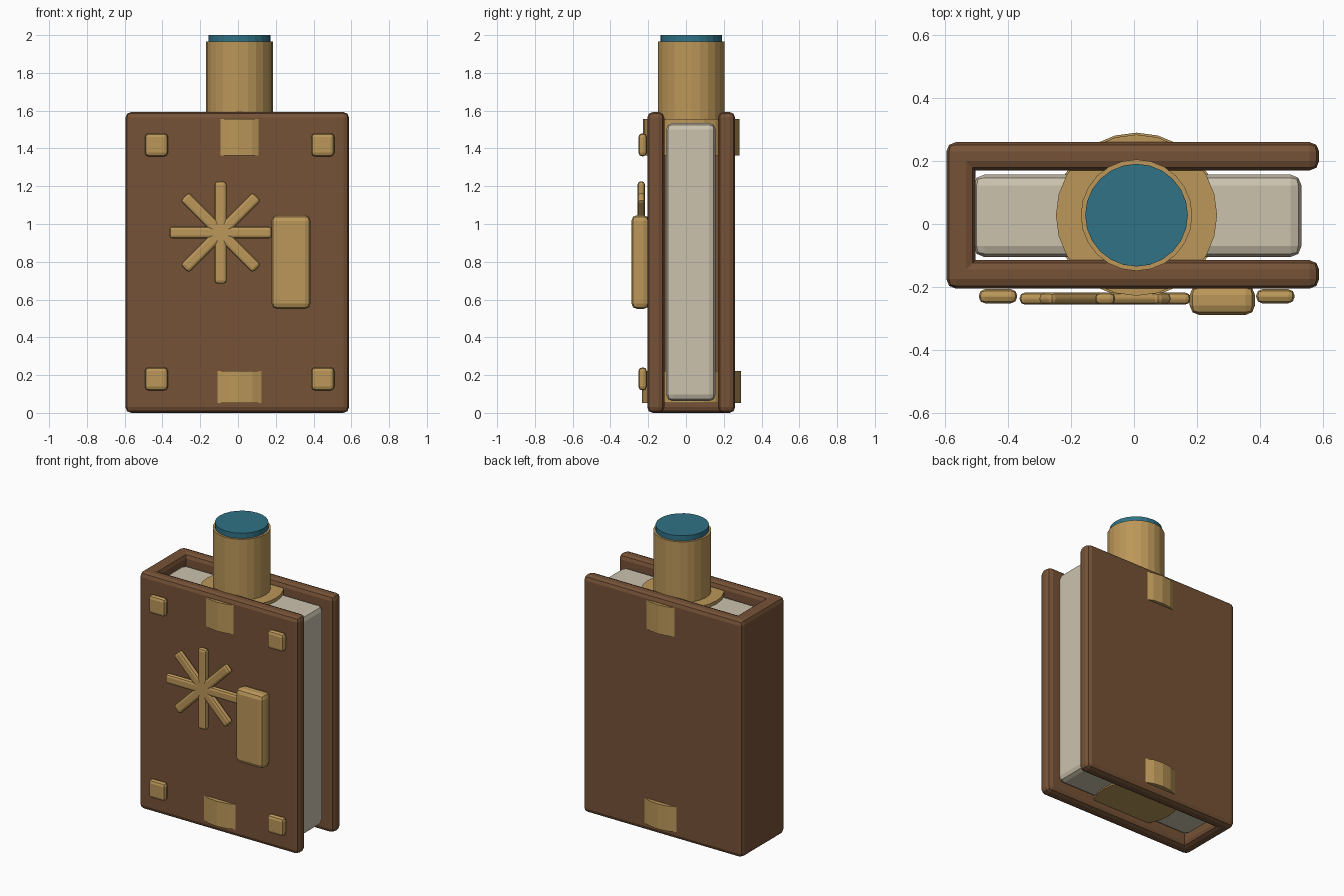
import bpy, math

if "Cube" in bpy.data.objects:
    bpy.data.objects.remove(bpy.data.objects["Cube"])


def material(name, color):
    m = bpy.data.materials.new(name)
    m.diffuse_color = (*color, 1)
    m.use_nodes = True
    m.node_tree.nodes["Principled BSDF"].inputs["Base Color"].default_value = m.diffuse_color
    return m


LEATHER = material("leather", (0.18, 0.085, 0.038))
BRASS = material("brass", (0.50, 0.31, 0.10))
PAPER = material("paper", (0.60, 0.54, 0.42))
GLASS = material("glass", (0.03, 0.17, 0.24))
CX, CY = 0.008, 0.028  # axis of the round parts


def box(name, lo, hi, mat, bevel, segments=2, turn=0):
    """Bevelled box between two corners, optionally turned about y."""
    size = [b - a for a, b in zip(lo, hi)]
    centre = [(a + b) / 2 for a, b in zip(lo, hi)]
    bpy.ops.mesh.primitive_cube_add(size=1, location=centre)
    ob = bpy.context.object
    ob.name = name
    ob.scale = size
    bpy.ops.object.transform_apply(location=False, rotation=False, scale=True)
    ob.rotation_euler.y = turn
    mod = ob.modifiers.new("bevel", 'BEVEL')
    mod.width, mod.segments = bevel, segments
    ob.data.materials.append(mat)
    return ob


def disc(name, r, z0, z1, mat, sides=24):
    bpy.ops.mesh.primitive_cylinder_add(vertices=sides, radius=r, depth=z1 - z0,
                                        location=(CX, CY, (z0 + z1) / 2))
    ob = bpy.context.object
    ob.name = name
    ob.data.materials.append(mat)
    return ob


# Book covers, spine and page block
box("front_cover", (-0.59, -0.205, 0), (0.588, -0.115, 1.593), LEATHER, 0.03)
box("back_cover", (-0.59, 0.17, 0), (0.588, 0.26, 1.593), LEATHER, 0.03)
box("spine", (-0.596, -0.205, 0), (-0.504, 0.26, 1.593), LEATHER, 0.03)
box("page_block", (-0.51, -0.105, 0.062), (0.532, 0.157, 1.535), PAPER, 0.035)

# Round collars, bottle neck and stopper
disc("upper_collar", 0.256, 1.362, 1.557, BRASS)
disc("lower_collar", 0.262, 0.053, 0.222, BRASS)
disc("neck", 0.177, 1.40, 1.965, BRASS)
disc("stopper", 0.163, 1.90, 2.0, GLASS)

# Corner studs
for x in (-0.432, 0.449):
    for z in (0.18, 1.419):
        box("corner_stud", (x - 0.061, -0.252, z - 0.061),
            (x + 0.061, -0.207, z + 0.061), BRASS, 0.02)

# Clasp plate
box("clasp", (0.177, -0.289, 0.55), (0.384, -0.195, 1.047), BRASS, 0.03)

# Star emblem from four crossed bars
for i in range(4):
    box("star_bar", (-0.363, -0.256, 0.923), (0.179, -0.218, 0.987),
        BRASS, 0.016, turn=i * math.pi / 4)
